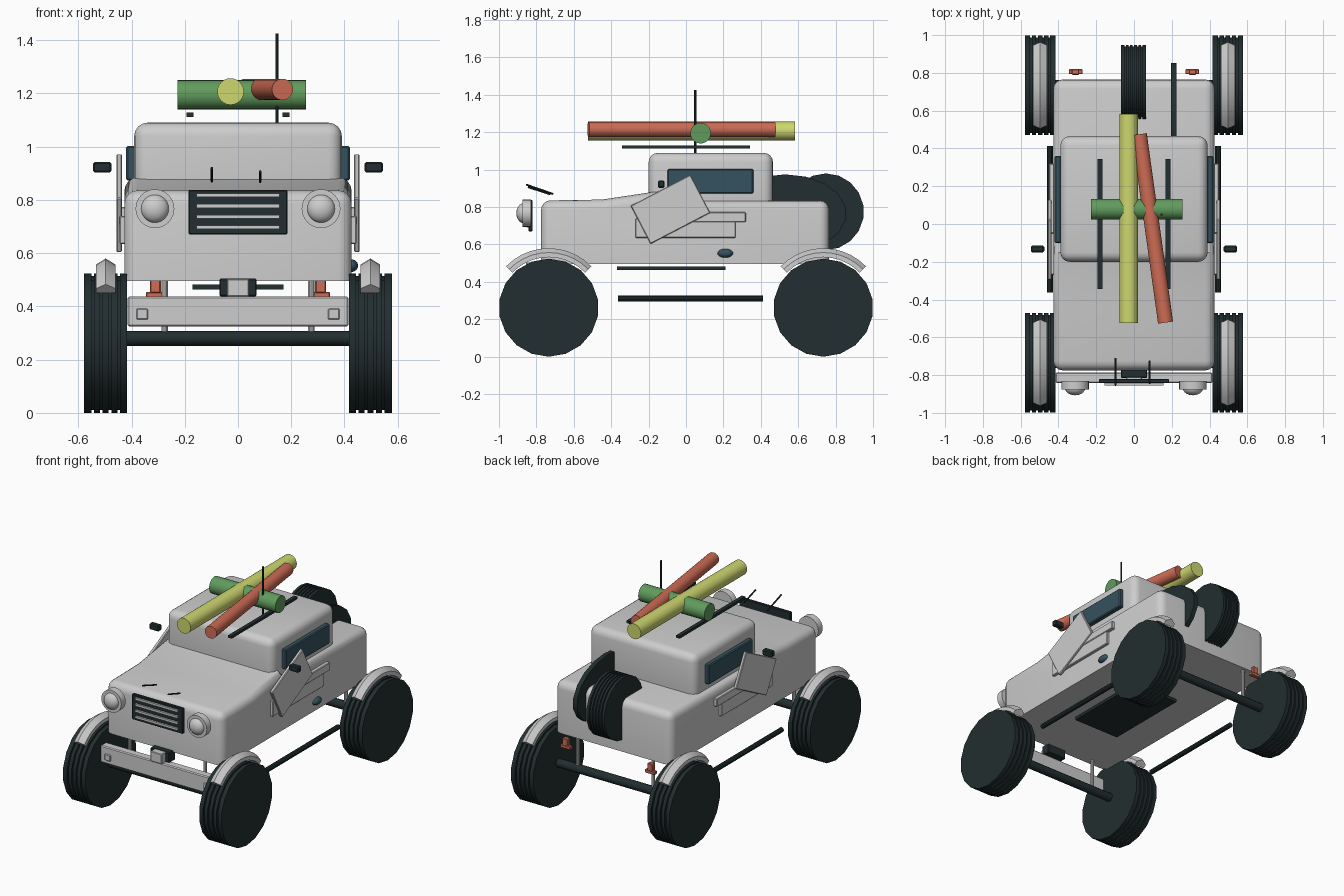
import bpy, bmesh, math
from mathutils import Vector, Matrix

if "Cube" in bpy.data.objects:
    bpy.data.objects.remove(bpy.data.objects["Cube"], do_unlink=True)


def material(name, rgb):
    m = bpy.data.materials.new(name)
    m.use_nodes = True
    m.diffuse_color = (*rgb, 1)
    m.node_tree.nodes["Principled BSDF"].inputs["Base Color"].default_value = (*rgb, 1)
    return m


light = material("pale grey paint", (0.61, 0.61, 0.61))
dark = material("dark rubber", (0.016, 0.027, 0.029))
glass = material("teal glass", (0.036, 0.085, 0.115))
yellow = material("yellow roll", (0.62, 0.68, 0.16))
green = material("green roll", (0.12, 0.33, 0.11))
red = material("red clay", (0.62, 0.15, 0.09))


def finish(name, bm, mat, matrix=None, smooth=35):
    if matrix:
        bm.transform(matrix)
    bmesh.ops.recalc_face_normals(bm, faces=bm.faces)
    me = bpy.data.meshes.new(name)
    bm.to_mesh(me)
    bm.free()
    me.materials.append(mat)
    me.shade_smooth()
    me.set_sharp_from_angle(angle=math.radians(smooth))
    ob = bpy.data.objects.new(name, me)
    bpy.context.collection.objects.link(ob)
    return ob


def box(name, x, y, z, mat, bevel=0, segments=1, turn=0):
    """Box from three (low, high) ranges, optionally turned about x."""
    bm = bmesh.new()
    bmesh.ops.create_cube(bm, size=1)
    bm.transform(Matrix.Diagonal((x[1] - x[0], y[1] - y[0], z[1] - z[0], 1)))
    if bevel:
        bmesh.ops.bevel(bm, geom=bm.edges[:], offset=bevel, segments=segments,
                        profile=0.5, affect='EDGES')
    mid = Vector((sum(x), sum(y), sum(z))) / 2
    return finish(name, bm, mat, Matrix.Translation(mid) @ Matrix.Rotation(turn, 4, 'X'))


def rod(name, a, b, r, mat, sides=20):
    a, b = Vector(a), Vector(b)
    bm = bmesh.new()
    bmesh.ops.create_cone(bm, cap_ends=True, segments=sides, radius1=r, radius2=r,
                          depth=(b - a).length)
    turn = (b - a).to_track_quat('Z', 'Y').to_matrix().to_4x4()
    return finish(name, bm, mat, Matrix.Translation((a + b) / 2) @ turn)


def ball(name, centre, size, mat):
    bm = bmesh.new()
    bmesh.ops.create_uvsphere(bm, u_segments=20, v_segments=12, radius=1)
    return finish(name, bm, mat, Matrix.Translation(centre) @ Matrix.Diagonal((*size, 1)))


def wheel(name, centre, ry, rz, width, sides=18, grooves=4):
    """Grooved tyre turning about the x axis."""
    h = width / 2
    profile = [(-h, 0), (-h, 1)]
    for i in range(grooves):
        g = -h + width * (i + 1) / (grooves + 1)
        e = width * 0.03
        profile += [(g - e, 1), (g - e, 0.96), (g + e, 0.96), (g + e, 1)]
    profile += [(h, 1), (h, 0)]
    bm = bmesh.new()
    verts = [bm.verts.new((x, r, 0)) for x, r in profile]
    edges = [bm.edges.new(p) for p in zip(verts, verts[1:])]
    bmesh.ops.spin(bm, geom=verts + edges, cent=(0, 0, 0), axis=(1, 0, 0),
                   angle=math.tau, steps=sides)
    bmesh.ops.remove_doubles(bm, verts=bm.verts, dist=0.0005)
    bm.transform(Matrix.Rotation(math.pi / 2, 4, 'X'))
    finish(name, bm, dark, Matrix.Translation(centre) @ Matrix.Diagonal((1, ry, rz, 1)))


def mudguard(name, x, y):
    """Arched strip with a raised ridge, over one wheel."""
    section = [(-0.037, 0.27), (-0.037, 0.295), (0, 0.318), (0.037, 0.295), (0.037, 0.27)]
    bm = bmesh.new()
    rings, steps = [], 10
    for i in range(steps + 1):
        a = math.radians(-46 + 92 * i / steps)
        rings.append([bm.verts.new((x + u, y + r * math.sin(a), 0.262 + r * math.cos(a)))
                      for u, r in section])
    n = len(section)
    for p, q in zip(rings, rings[1:]):
        for k in range(n):
            bm.faces.new((p[k], p[(k + 1) % n], q[(k + 1) % n], q[k]))
    bm.faces.new(rings[0])
    bm.faces.new(rings[-1])
    finish(name, bm, light, smooth=25)


# Hull with rising cowl, extruded across x and rounded
profile = [(-0.775, 0.495), (-0.775, 0.835), (-0.45, 0.84), (-0.15, 0.885),
           (-0.1, 0.835), (0.765, 0.835), (0.765, 0.495)]
bm = bmesh.new()
face = bm.faces.new([bm.verts.new((-0.427, y, z)) for y, z in profile])
ext = bmesh.ops.extrude_face_region(bm, geom=[face])
bmesh.ops.translate(bm, vec=(0.854, 0, 0),
                    verts=[g for g in ext["geom"] if isinstance(g, bmesh.types.BMVert)])
round_edges = [e for e in bm.edges if max(v.co.z for v in e.verts) > 0.6
               and not all(-0.6 < v.co.y < 0 and abs(e.verts[0].co.x - e.verts[1].co.x) > 0.5
                           for v in e.verts)]
bmesh.ops.bevel(bm, geom=round_edges, offset=0.05, segments=4, profile=0.5,
                affect='EDGES', clamp_overlap=True)
finish("hull", bm, light)

# Cab
box("cab", (-0.39, 0.39), (-0.2, 0.465), (0.7, 1.09), light, 0.05, 4)
box("floor_plate", (-0.17, 0.17), (-0.37, 0.21), (0.463, 0.482), dark)

# Running gear, front and rear
for end, y in (("front", -0.734), ("rear", 0.734)):
    rod(end + "_axle", (-0.43, y, 0.28), (0.43, y, 0.28), 0.028, dark, 12)
    for side, s in (("left", 1), ("right", -1)):
        tag = end + "_" + side
        wheel(tag + "_wheel", (s * 0.497, y, 0.262), 0.267, 0.262, 0.162)
        mudguard(tag + "_mudguard", s * 0.497, y)
        rod(tag + "_strut", (s * 0.275, y, 0.3), (s * 0.275, y, 0.53), 0.012, light, 10)

# Paired side parts
for side, s in (("left", 1), ("right", -1)):
    def span(a, b):
        return tuple(sorted((s * a, s * b)))
    box(side + "_window", span(0.385, 0.42), (-0.1, 0.36), (0.873, 1.003), glass, 0.006)
    box(side + "_door_panel", span(0.42, 0.445), (-0.27, 0.265), (0.635, 0.74), light, 0.004)
    box(side + "_door_step", span(0.42, 0.45), (-0.05, 0.32), (0.72, 0.773), light, 0.004)
    box(side + "_open_panel", span(0.436, 0.457), (-0.263, 0.097), (0.673, 0.903),
        light, 0.004, turn=math.radians(27.5))
    rod(side + "_side_bar", (s * 0.445, -0.363, 0.31), (s * 0.445, 0.413, 0.31), 0.016, dark, 10)
    box(side + "_mirror", span(0.475, 0.545), (-0.15, -0.115), (0.903, 0.942), dark, 0.006)
    box(side + "_roof_rail", span(0.168, 0.194), (-0.343, 0.343), (1.112, 1.128), dark)
    # Headlamp rim and lens
    x = s * 0.312
    rod(side + "_lamp_rim", (x, -0.875, 0.767), (x, -0.83, 0.767), 0.073, light, 24)
    ball(side + "_lamp_lens", (x, -0.87, 0.767), (0.053, 0.037, 0.053), light)
    # Tail lamp
    box(side + "_tail_lamp", span(0.29, 0.33), (0.79, 0.82), (0.45, 0.5), red, 0.004)
    box(side + "_tail_lamp_base", span(0.272, 0.345), (0.793, 0.82), (0.432, 0.455), red, 0.004)
    box(side + "_bumper_pad", span(0.338, 0.382), (-0.849, -0.835), (0.35, 0.392), light, 0.004)

# Front bumper and winch
box("front_bumper", (-0.415, 0.415), (-0.842, -0.785), (0.325, 0.437), light, 0.006)
box("winch_drum", (-0.07, 0.07), (-0.815, -0.75), (0.437, 0.505), dark, 0.005)
box("winch_cover", (-0.042, 0.042), (-0.855, -0.8), (0.437, 0.503), light, 0.004)

# Grille with slats
box("grille", (-0.186, 0.186), (-0.842, -0.82), (0.67, 0.838), dark, 0.004)
for i in range(4):
    z = 0.697 + i * 0.04
    box(f"grille_slat_{i + 1}", (-0.155, 0.155), (-0.854, -0.84), (z - 0.007, z + 0.007), light)

# Wipers and aerial
rod("right_wiper", (-0.098, -0.855, 0.92), (-0.098, -0.71, 0.87), 0.005, dark, 8)
rod("left_wiper", (0.083, -0.845, 0.907), (0.083, -0.725, 0.868), 0.005, dark, 8)
rod("aerial", (0.146, 0.05, 1.08), (0.146, 0.05, 1.425), 0.006, dark, 8)

# Roof load
rod("green_roll", (-0.227, 0.078, 1.195), (0.256, 0.078, 1.195), 0.055, green, 24)
rod("yellow_roll", (-0.028, -0.525, 1.207), (-0.028, 0.582, 1.207), 0.05, yellow, 24)
rod("red_roll", (0.167, -0.522, 1.215), (0.028, 0.475, 1.215), 0.04, red, 24)

# Spare wheels and fuel cap
wheel("spare_wheel", (-0.003, 0.748, 0.775), 0.203, 0.205, 0.132, grooves=5)
wheel("thin_spare_wheel", (0.211, 0.53, 0.765), 0.328, 0.21, 0.03, grooves=0)
ball("fuel_cap", (0.425, 0.21, 0.553), (0.026, 0.042, 0.024), glass)
